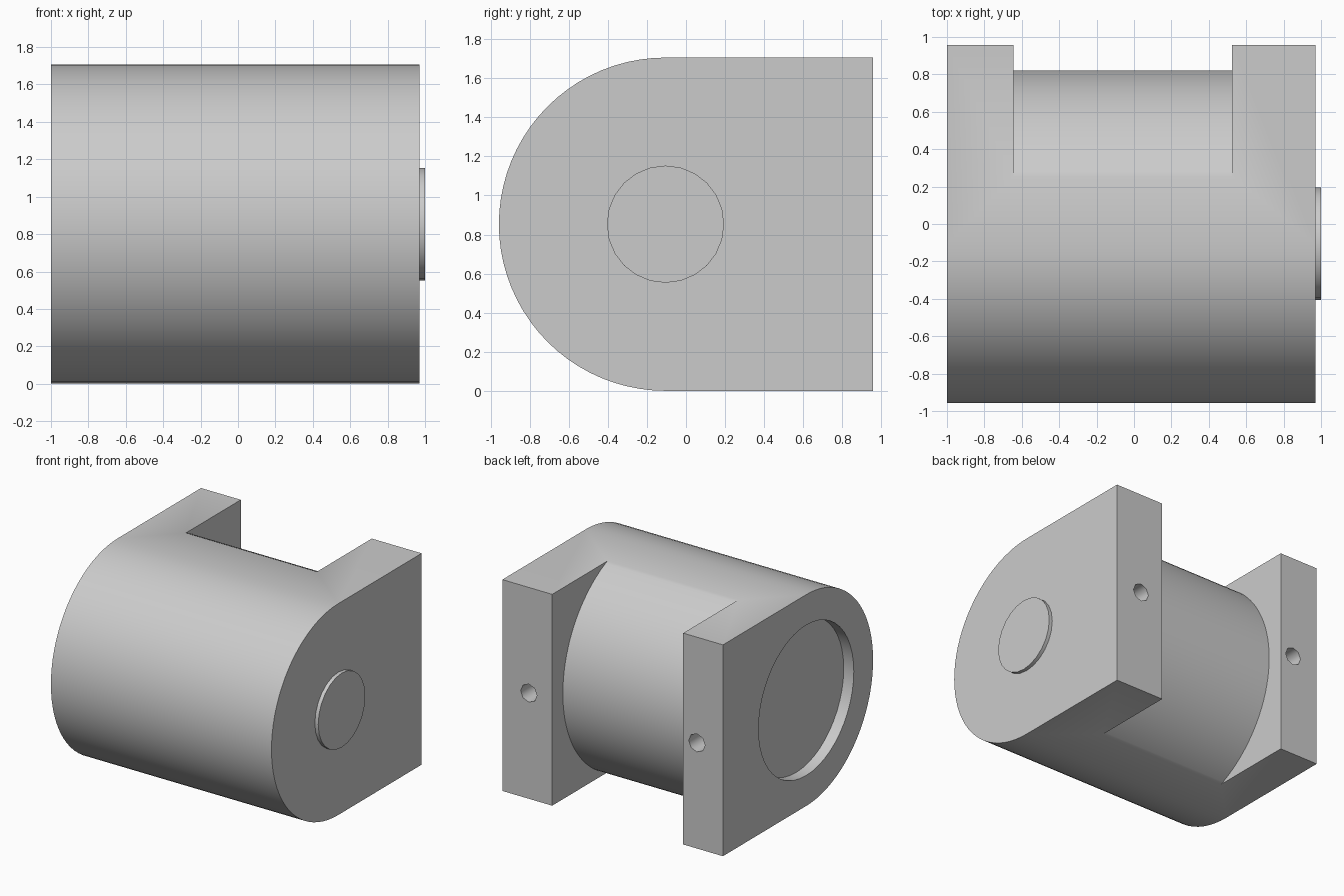
import bpy, bmesh, math
from mathutils import Vector

if "Cube" in bpy.data.objects:
    bpy.data.objects.remove(bpy.data.objects["Cube"], do_unlink=True)

AXIS_Y, AXIS_Z = -0.105, 0.853     # centre line of the housing
RADIUS, BACK = 0.853, 0.957
LEFT, RIGHT = 0.97, -1.0           # end planes along x

grey = bpy.data.materials.new("plain_grey")
grey.use_nodes = True
grey.diffuse_color = (0.6, 0.6, 0.6, 1)
grey.node_tree.nodes["Principled BSDF"].inputs["Base Color"].default_value = (0.6, 0.6, 0.6, 1)


def arc(radius, start, end, steps):
    """Points (y, z) on an arc about the housing axis, angles in degrees."""
    angles = [math.radians(start + (end - start) * i / steps) for i in range(steps + 1)]
    return [(AXIS_Y + radius * math.cos(a), AXIS_Z + radius * math.sin(a)) for a in angles]


def prism(name, points, origin, depth):
    """Extrude 3D outline points along the depth vector."""
    bm = bmesh.new()
    face = bm.faces.new([bm.verts.new(Vector(p) + Vector(origin)) for p in points])
    new = bmesh.ops.extrude_face_region(bm, geom=[face])["geom"]
    bmesh.ops.translate(bm, vec=depth, verts=[v for v in new if isinstance(v, bmesh.types.BMVert)])
    bmesh.ops.recalc_face_normals(bm, faces=bm.faces)
    mesh = bpy.data.meshes.new(name)
    bm.to_mesh(mesh)
    bm.free()
    mesh.materials.append(grey)
    obj = bpy.data.objects.new(name, mesh)
    bpy.context.collection.objects.link(obj)
    return obj


def along_x(name, outline, x0, x1):
    return prism(name, [(0, y, z) for y, z in outline], (x0, 0, 0), (x1 - x0, 0, 0))


def activate(obj):
    bpy.ops.object.select_all(action="DESELECT")
    obj.select_set(True)
    bpy.context.view_layer.objects.active = obj


def cut(target, cutter):
    cutter.hide_render = True
    mod = target.modifiers.new("cut", "BOOLEAN")
    mod.operation, mod.solver, mod.object = "DIFFERENCE", "EXACT", cutter
    activate(target)
    bpy.ops.object.modifier_apply(modifier=mod.name)
    bpy.data.objects.remove(cutter, do_unlink=True)


# Housing with rounded front and square back
profile = arc(RADIUS, 90, 270, 40) + [(BACK, 0), (BACK, 2 * RADIUS)]
housing = along_x("housing", profile, RIGHT, LEFT)

# Rear gap between the two mounting legs, leaving a round barrel
gap = arc(0.926, -80, 80, 44) + [(1.2, 1.8), (1.2, -0.1)]
cut(housing, along_x("gap_cutter", gap, -0.645, 0.525))

# Shallow round recess in the right end
recess = arc(0.607, 0, 360, 48)[:-1]
cut(housing, along_x("recess_cutter", recess, RIGHT - 0.1, RIGHT + 0.09))

# Blind bolt holes in the back of the legs
for x in (-0.767, 0.734):
    ring = [(0.073 * math.cos(i * math.pi / 4), 0, 0.073 * math.sin(i * math.pi / 4))
            for i in range(8)]
    cut(housing, prism("hole_cutter", ring, (x, BACK + 0.1, AXIS_Z), (0, -0.4, 0)))

# Low round boss on the left end
boss = along_x("end_boss", arc(0.3, 0, 360, 24)[:-1], LEFT - 0.01, 1.0)

for obj in (housing, boss):
    activate(obj)
    bpy.ops.object.shade_smooth_by_angle(angle=math.radians(46 if obj is housing else 30))
